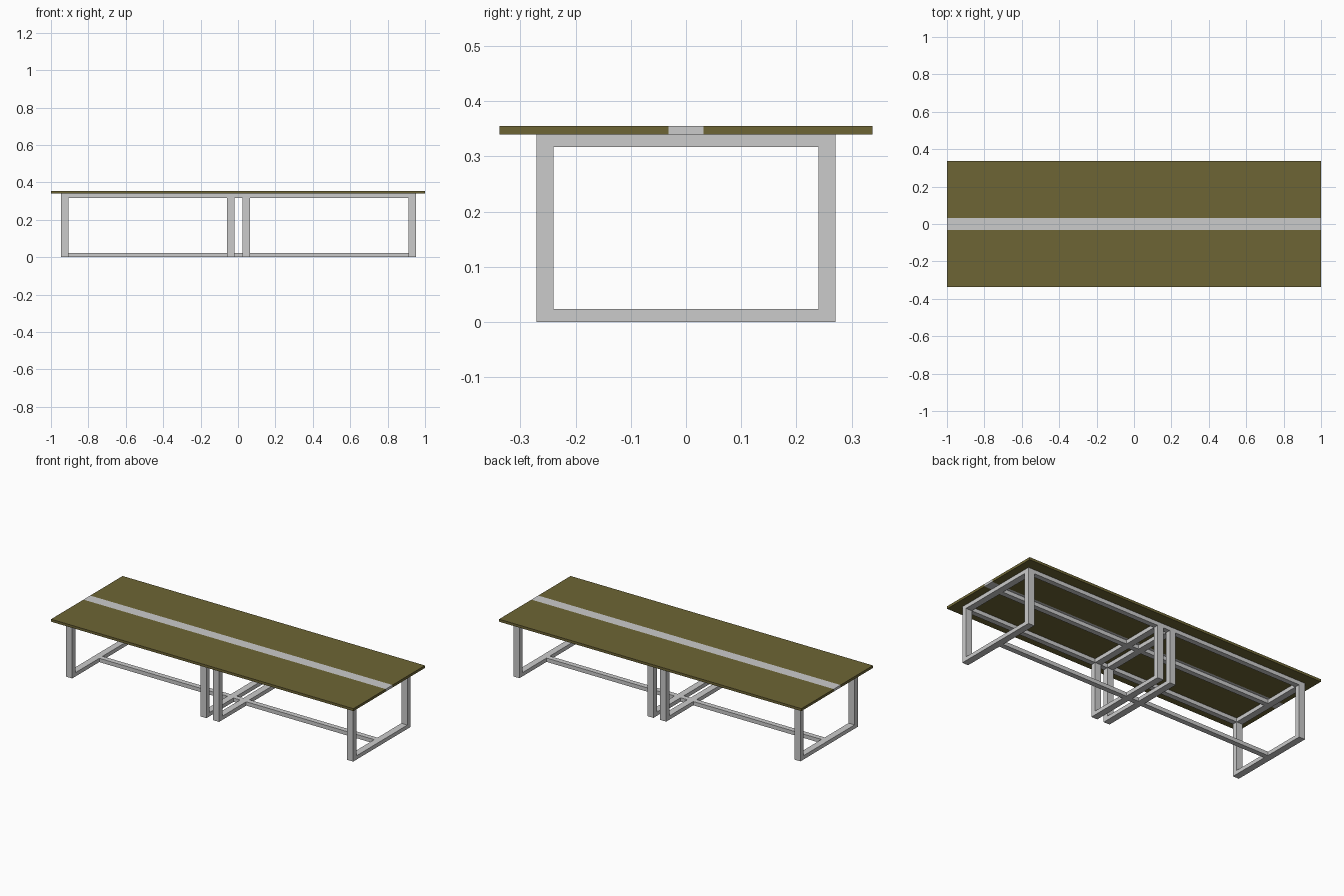
import bpy

if "Cube" in bpy.data.objects:
    bpy.data.objects.remove(bpy.data.objects["Cube"])


def box(name, x, y, z, mat=None):
    """Box from (min, max) extents on each axis."""
    bpy.ops.mesh.primitive_cube_add(
        size=1, location=[(a + b) / 2 for a, b in (x, y, z)])
    ob = bpy.context.object
    ob.name = name
    ob.scale = [b - a for a, b in (x, y, z)]
    bpy.ops.object.transform_apply(location=False, rotation=False, scale=True)
    if mat:
        ob.data.materials.append(mat)
    return ob


wood = bpy.data.materials.new("olive_wood")
wood.diffuse_color = (0.155, 0.13, 0.035, 1)
wood.use_nodes = True
wood.node_tree.nodes["Principled BSDF"].inputs["Base Color"].default_value = wood.diffuse_color

TOP, UNDER, BAR = 0.355, 0.34, 0.023
LEG_X, LEG_Y, OUT_Y, STRIP = 0.04, 0.031, 0.271, 0.032

# Table top: two boards and a grey centre strip
box("board_front", (-1, 1), (-0.338, -STRIP), (UNDER, TOP), wood)
box("board_back", (-1, 1), (STRIP, 0.338), (UNDER, TOP), wood)
box("centre_strip", (-1, 1), (-STRIP, STRIP), (UNDER, TOP))

# Four rectangular leg frames
frames = (-0.927, -0.039, 0.045, 0.932)
inner = OUT_Y - LEG_Y
for i, cx in enumerate(frames):
    x = (cx - LEG_X / 2, cx + LEG_X / 2)
    box(f"leg_front_{i}", x, (-OUT_Y, -inner), (0, UNDER))
    box(f"leg_back_{i}", x, (inner, OUT_Y), (0, UNDER))
    box(f"foot_bar_{i}", x, (-inner, inner), (0, BAR))
    box(f"top_bar_{i}", x, (-inner, inner), (UNDER - BAR, UNDER))

# Long rails between neighbouring frames
for i in range(3):
    x = (frames[i] + LEG_X / 2, frames[i + 1] - LEG_X / 2)
    box(f"floor_rail_{i}", x, (-LEG_Y / 2, LEG_Y / 2), (0, BAR))
    for side, y in (("front", -OUT_Y), ("mid", -LEG_Y / 2), ("back", inner)):
        box(f"top_rail_{side}_{i}", x, (y, y + LEG_Y), (UNDER - BAR, UNDER))
